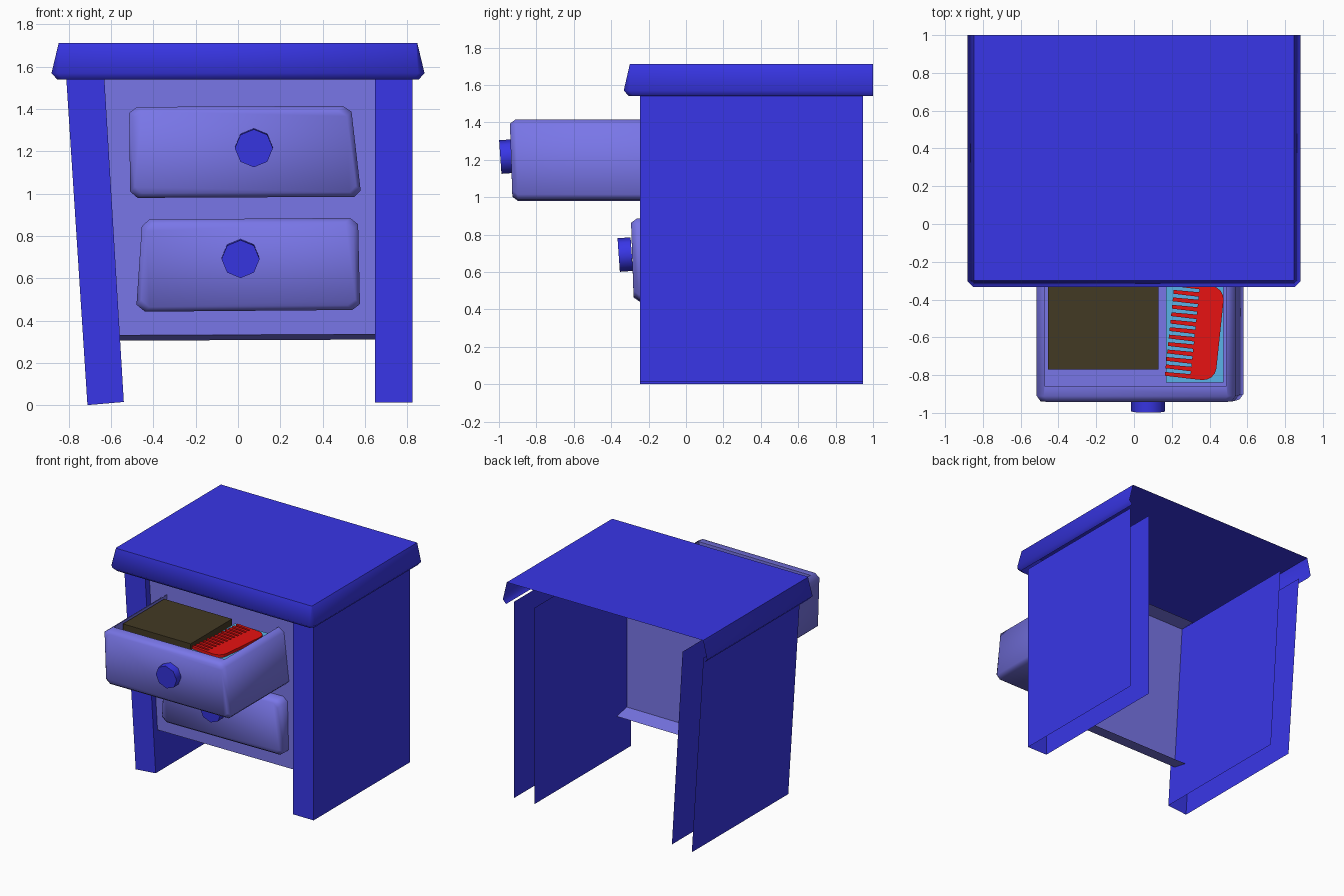
import bpy, bmesh, math
from mathutils import Matrix

if "Cube" in bpy.data.objects:
    bpy.data.objects.remove(bpy.data.objects["Cube"])


def material(name, rgb):
    m = bpy.data.materials.new(name)
    m.diffuse_color = (*rgb, 1)
    m.use_nodes = True
    m.node_tree.nodes["Principled BSDF"].inputs["Base Color"].default_value = m.diffuse_color
    return m


BLUE = material("blue_paint", (0.040, 0.037, 0.80))
LILAC = material("lilac_paint", (0.19, 0.18, 0.80))
BROWN = material("brown_cover", (0.055, 0.041, 0.017))
RED = material("red_plastic", (0.80, 0.006, 0.006))
CYAN = material("cyan_cover", (0.10, 0.45, 0.80))


def finish(name, bm, mat, smooth=None):
    me = bpy.data.meshes.new(name)
    bm.to_mesh(me)
    bm.free()
    ob = bpy.data.objects.new(name, me)
    bpy.context.collection.objects.link(ob)
    if mat:
        me.materials.append(mat)
    if smooth:
        bpy.ops.object.select_all(action='DESELECT')
        ob.select_set(True)
        bpy.context.view_layer.objects.active = ob
        bpy.ops.object.shade_smooth_by_angle(angle=math.radians(smooth))
    return ob


def loft(name, loops, mat, ring=False, cap_start=False, cap_end=False, smooth=None):
    bm = bmesh.new()
    rows = [[bm.verts.new(p) for p in loop] for loop in loops]
    n = len(rows[0])
    for a, b in zip(rows, rows[1:]):
        for i in range(n if ring else n - 1):
            j = (i + 1) % n
            bm.faces.new((a[i], a[j], b[j], b[i]))
    if cap_start:
        bm.faces.new(rows[0][::-1])
    if cap_end:
        bm.faces.new(rows[-1])
    if ring:
        bmesh.ops.recalc_face_normals(bm, faces=bm.faces)
    return finish(name, bm, mat, smooth)


def box(name, x, y, z, mat):
    bm = bmesh.new()
    bmesh.ops.create_cube(bm, size=1)
    for v in bm.verts:
        v.co = [r[0] if c < 0 else r[1] for r, c in zip((x, y, z), v.co)]
    return finish(name, bm, mat)


# Table top: flared shell with an open back and a rolled lower edge
def top_loop(hx, front, z, c):
    return [(-hx, 1, z), (-hx, front + c, z), (-hx + c, front, z),
            (hx - c, front, z), (hx, front + c, z), (hx, 1, z)]


loft("table_top", [top_loop(0.855, -0.305, 1.54, 0.025),
                   top_loop(0.882, -0.333, 1.57, 0.03), top_loop(0.848, -0.30, 1.712, 0.006)],
     BLUE, cap_end=True, smooth=65)


# Side legs: hollow three-sided panels, the left one leaning
def side_leg(name, bottom, top):
    F, B = -0.245, 0.945

    def u(x0, x1, z0, z1):
        return [(x0, B, z0), (x0, F, z0), (x1, F, z1), (x1, B, z1)]
    loft(name, [u(*bottom), u(*top)], BLUE)


side_leg("left_side_leg", (-0.712, -0.54, 0.0, 0.015), (-0.812, -0.632, 1.545, 1.545))
side_leg("right_side_leg", (0.648, 0.825, 0.012, 0.012), (0.648, 0.825, 1.545, 1.545))

# Recessed front panel with lips folded backwards
section = [(-0.07, 0.305), (-0.195, 0.33), (-0.195, 1.545), (-0.07, 1.55)]
loft("front_panel", [[(0.65, y, z + 0.005) for y, z in section],
                     [(-0.54 - 0.06 * z, y, z) for y, z in section]], LILAC)


# Drawers: wobbly chamfered outlines
def drawer(name, outline, front):
    cx = sum(p[0] for p in outline) / 8
    cz = sum(p[1] for p in outline) / 8

    def loop(y, inset, tilt):
        return [(x - math.copysign(inset, x - cx), y - tilt * (z - cz),
                 z - math.copysign(inset, z - cz)) for x, z in outline]
    return loft(name, [loop(-0.2, 0, 0), loop(front + 0.03, 0, 0.03), loop(front, 0.022, 0.03)],
                LILAC, ring=True, cap_start=True, cap_end=True, smooth=65)


upper = drawer("upper_drawer", [(-0.51, 1.01), (-0.475, 0.98), (0.55, 0.985), (0.58, 1.015),
                                (0.537, 1.388), (0.495, 1.415), (-0.477, 1.41), (-0.515, 1.382)], -0.935)
drawer("lower_drawer", [(-0.48, 0.475), (-0.44, 0.442), (0.54, 0.45), (0.577, 0.478),
                        (0.568, 0.855), (0.53, 0.885), (-0.42, 0.878), (-0.455, 0.845)], -0.287)

# Hollow out the open drawer, right through to the panel behind it
cutter = box("drawer_cutter", (-0.472, 0.488), (-0.86, -0.1), (1.25, 1.6), None)
cutter.hide_render = True
cutter.hide_set(True)
cut = upper.modifiers.new("hollow", 'BOOLEAN')
cut.operation = 'DIFFERENCE'
cut.object = cutter

# Octagonal knobs, slightly tilted
for name, x, y, z in (("upper_knob", 0.075, -0.958, 1.217), ("lower_knob", 0.012, -0.325, 0.693)):
    bm = bmesh.new()
    bmesh.ops.create_cone(bm, cap_ends=True, segments=8, radius1=0.09, radius2=0.09, depth=0.07)
    bm.transform(Matrix.Translation((x, y, z)) @ Matrix.Rotation(math.radians(94), 4, 'X'))
    finish(name, bm, BLUE, smooth=50)

# Drawer contents
box("brown_book", (-0.455, 0.13), (-0.77, -0.26), (1.25, 1.405), BROWN)
box("cyan_book", (0.17, 0.475), (-0.84, -0.28), (1.25, 1.388), CYAN)

# Comb: rounded spine with teeth, traced as one outline
L, R, T = 0.25, 0.138, 13
pts = []
for i in range(T):
    y = -L + 0.012 + i * (2 * L - 0.024) / (T - 1)
    pts += [(0.005, y - 0.012), (-0.13, y - 0.010), (-0.13, y + 0.010), (0.005, y + 0.012)]
for cy, start in ((L - 0.07, 90), (-L + 0.07, 0)):
    for k in range(5):
        a = math.radians(start - k * 22.5)
        pts.append((R - 0.07 + 0.07 * math.cos(a), cy + 0.07 * math.sin(a)))
comb = loft("comb", [[(x, y, z) for x, y in pts] for z in (0, 0.022)], RED,
            ring=True, cap_start=True, cap_end=True)
comb.location = (0.318, -0.57, 1.388)
comb.rotation_euler.z = math.radians(-6)
